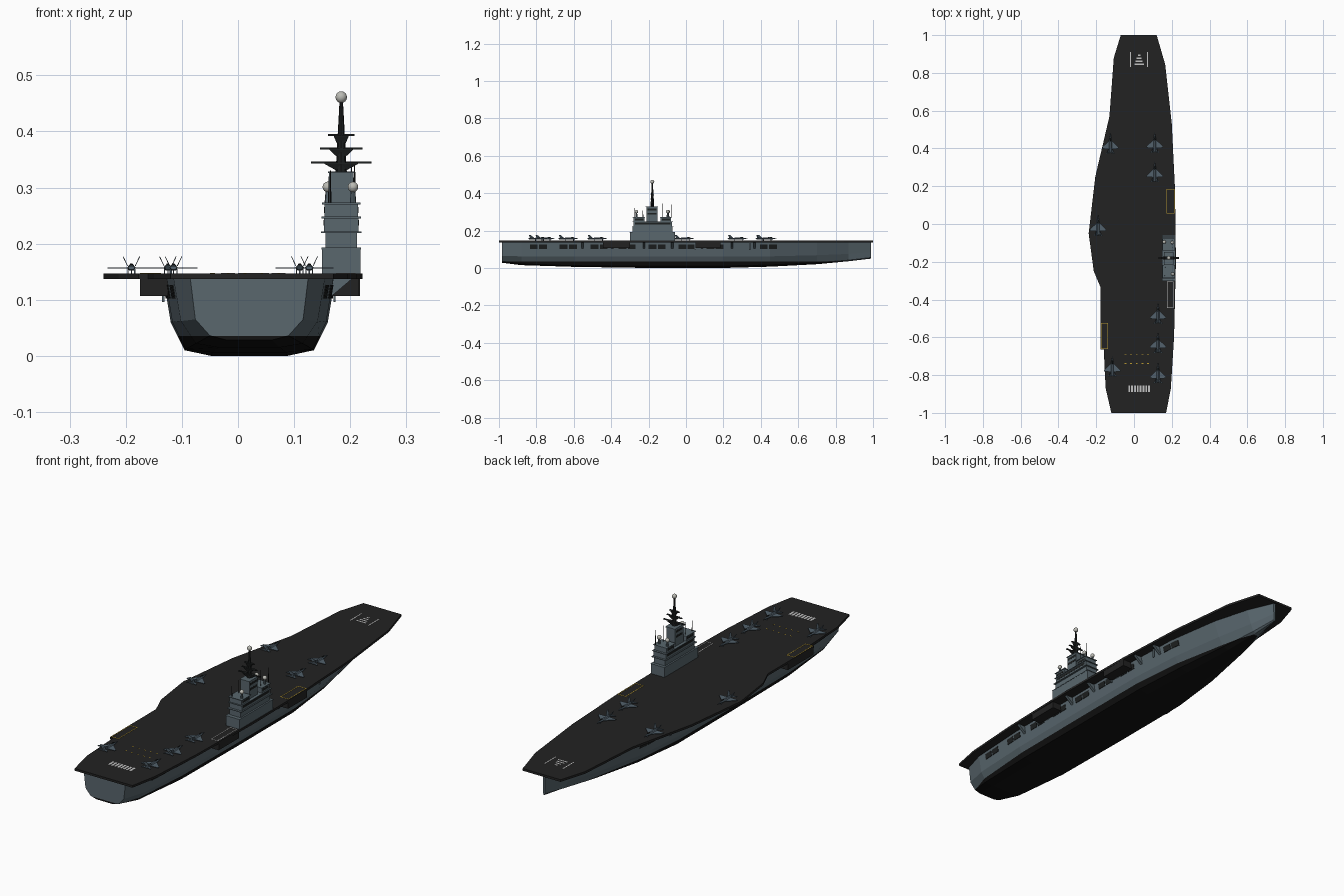
import bpy, bmesh, math
from mathutils import Matrix, Vector

if "Cube" in bpy.data.objects:
    bpy.data.objects.remove(bpy.data.objects["Cube"])


def mat(name, r, g, b):
    m = bpy.data.materials.new(name)
    m.diffuse_color = (r, g, b, 1)
    m.use_nodes = True
    m.node_tree.nodes["Principled BSDF"].inputs["Base Color"].default_value = m.diffuse_color
    return m


GREY = mat("slate grey", 0.10, 0.135, 0.155)
DECK = mat("deck charcoal", 0.016, 0.016, 0.016)
KEEL = mat("keel black", 0.006, 0.006, 0.006)
DARK = mat("opening black", 0.012, 0.014, 0.014)
JETC = mat("jet blue grey", 0.085, 0.12, 0.15)
DOME = mat("dome pale grey", 0.50, 0.50, 0.46)
WHITE = mat("marking white", 0.55, 0.55, 0.55)
YELLOW = mat("marking yellow", 0.50, 0.33, 0.03)


def finish(name, bm, *mats):
    bmesh.ops.recalc_face_normals(bm, faces=bm.faces)
    me = bpy.data.meshes.new(name)
    bm.to_mesh(me)
    bm.free()
    for m in mats:
        me.materials.append(m)
    ob = bpy.data.objects.new(name, me)
    bpy.context.collection.objects.link(ob)
    return ob


def add_box(bm, x0, x1, y0, y1, z0, z1):
    M = Matrix.Translation(((x0 + x1) / 2, (y0 + y1) / 2, (z0 + z1) / 2)) @ Matrix.Diagonal((x1 - x0, y1 - y0, z1 - z0, 1))
    bmesh.ops.create_cube(bm, size=1, matrix=M)


def boxes(name, m, *dims):
    bm = bmesh.new()
    for d in dims:
        add_box(bm, *d)
    return finish(name, bm, m)


def loft(bm, rings):
    vs = [[bm.verts.new(p) for p in r] for r in rings]
    n = len(vs[0])
    for a, b in zip(vs, vs[1:]):
        for i in range(n):
            j = (i + 1) % n
            bm.faces.new((a[i], a[j], b[j], b[i]))
    bm.faces.new(vs[0])
    bm.faces.new(vs[-1])


def slab(bm, pts, z0, z1):
    loft(bm, [[(x, y, z) for x, y in pts] for z in (z0, z1)])


def rod(name, m, x, y, z0, z1, r0, r1, n=8):
    bm = bmesh.new()
    bmesh.ops.create_cone(bm, cap_ends=True, segments=n, radius1=r0, radius2=r1, depth=z1 - z0,
                          matrix=Matrix.Translation((x, y, (z0 + z1) / 2)))
    return finish(name, bm, m)


def ball(name, m, x, y, z, r):
    bm = bmesh.new()
    bmesh.ops.create_uvsphere(bm, u_segments=14, v_segments=8, radius=r, matrix=Matrix.Translation((x, y, z)))
    for f in bm.faces:
        f.smooth = True
    return finish(name, bm, m)


# hull: stations of y, top half width, chine half width, bilge half width, flat half width, chine z, bilge z, keel z
CX, TOP = 0.02, 0.138
ST = [(-0.985, .105, .096, .070, .040, .065, .036, .028),
      (-0.88, .135, .122, .095, .055, .062, .022, .015),
      (-0.60, .150, .137, .113, .066, .060, .012, .006),
      (-0.20, .153, .140, .115, .068, .060, .010, .000),
      (0.20, .153, .140, .115, .068, .060, .010, .000),
      (0.45, .143, .122, .092, .052, .062, .016, .007),
      (0.70, .105, .078, .052, .026, .068, .028, .020),
      (0.87, .058, .036, .022, .010, .075, .042, .036),
      (0.99, .006, .005, .004, .002, .085, .056, .050)]
bm = bmesh.new()
rings = []
for y, a, b, c, d, zb, zc, zd in ST:
    half = [(a, TOP), (b, zb), (c, zc), (d, zd)]
    rings.append([(CX + x, y, z) for x, z in half] + [(CX - x, y, z) for x, z in reversed(half)])
loft(bm, rings)
bmesh.ops.bisect_plane(bm, geom=bm.verts[:] + bm.edges[:] + bm.faces[:], plane_co=(0, 0, .035), plane_no=(0, 0, 1))
for f in bm.faces:
    f.material_index = int(f.calc_center_median().z < .035)
finish("hull", bm, GREY, KEEL)


def hull_hw(y, z):
    for s, t in zip(ST, ST[1:]):
        if s[0] <= y <= t[0]:
            k = (y - s[0]) / (t[0] - s[0])
            a, b, zb = (s[i] + (t[i] - s[i]) * k for i in (1, 2, 5))
            return b + (a - b) * (z - zb) / (TOP - zb)
    return 0


# flight deck
outline = [(-.07, 1), (.12, 1), (.165, .845), (.2, .53), (.217, .185), (.222, -.2), (.212, -.6), (.195, -.87),
           (.17, -1), (-.12, -1), (-.15, -.87), (-.16, -.665), (-.177, -.665), (-.177, -.335), (-.213, -.25),
           (-.24, -.05), (-.205, .25), (-.13, .57), (-.107, .88)]
bm = bmesh.new()
slab(bm, outline, .137, .147)
finish("flight_deck", bm, DECK)

# hangar openings in pairs along both sides
bm = bmesh.new()
for y0 in (-.835, -.675, -.51, -.36, -.20, -.04, .11, .395):
    for k in (0, 1):
        a = y0 + k * .049
        for s in (-1, 1):
            pts = [(CX + s * (hull_hw(y, z) + o), y, z)
                   for o in (-.004, .002) for y, z in ((a, .102), (a + .042, .102), (a + .042, .126), (a, .126))]
            loft(bm, [pts[:4], pts[4:]])
finish("hangar_openings", bm, DARK)

# sponsons under the lifts, and sloping brackets under the overhangs
boxes("sponsons", DECK, (.165, .217, .05, .185, .107, .138), (.165, .215, -.445, -.30, .107, .138),
      (-.175, -.125, -.665, -.48, .107, .138))
bm = bmesh.new()
for y in (-.56, -.40, -.23, -.08, .08, .24, .36):
    for s in (-1, 1):
        w = hull_hw(y, .1)
        prof = [(w - .01, .138), (w + .04, .138), (w, .104), (w - .01, .104)]
        loft(bm, [[(CX + s * x, yy, z) for x, z in prof] for yy in (y, y + .012)])
finish("deck_brackets", bm, GREY)
boxes("hanging_fittings", GREY, *[(x - .002, x + .002, y - .004, y + .004, .096, .138)
                                  for x, y in ((.172, .05), (.172, .34), (-.133, -.5), (-.133, .3))])


# painted marks: lift frames, dashes and end bars
def frame(x0, x1, y0, y1, w=.003):
    z = (.1465, .1478)
    return [(x0, x1, y0, y0 + w, *z), (x0, x1, y1 - w, y1, *z), (x0, x0 + w, y0, y1, *z), (x1 - w, x1, y0, y1, *z)]


Z = (.1465, .1478)
boxes("lift_lines_yellow", YELLOW, *frame(.173, .215, .055, .185), *frame(-.175, -.137, -.662, -.525),
      *[(x, x + .009, y, y + .003, *Z) for y in (-.69, -.74) for x in (-.05, -.02, .01, .04, .07)])
boxes("lift_line_white", WHITE, *frame(.175, .209, -.445, -.305))
boxes("end_bars", WHITE, *[(-.03 + i * .015, -.02 + i * .015, -.89, -.855, *Z) for i in range(8)],
      *[(.002 + .006 * i, .052 - .006 * i, .842 + .016 * i, .849 + .016 * i, *Z) for i in range(4)],
      (-.02, -.015, .83, .91, *Z), (.07, .075, .83, .91, *Z))

# island: stacked tiers with ledges
IX, IY = .184, -.18
bm = bmesh.new()
for hx, y0, y1, z0, z1 in ((.034, -.30, -.06, .146, .19), (.028, -.285, -.072, .19, .222), (.031, -.28, -.075, .222, .246),
                           (.030, -.28, -.222, .246, .272), (.030, -.135, -.08, .246, .272),
                           (.022, -.212, -.153, .246, .328)):
    add_box(bm, IX - hx, IX + hx, y0, y1, z0, z1)
finish("island_tiers", bm, GREY)
boxes("island_ledges", GREY, *[(IX - h, IX + h, y0, y1, z, z + .003) for h, y0, y1, z in (
    (.035, -.302, -.058, .190), (.036, -.29, -.066, .219), (.035, -.285, -.07, .245),
    (.034, -.285, -.218, .270), (.034, -.139, -.076, .270), (.024, -.216, -.149, .326))])
boxes("island_windows", DARK, *[(IX - h, IX + h, y0, y1, z, z + .010) for h, y0, y1, z in (
    (.0315, -.272, -.083, .232), (.0305, -.274, -.228, .255), (.0305, -.129, -.086, .255),
    (.0225, -.207, -.158, .308), (.0225, -.207, -.158, .285))])

# mast with tapering platforms
rod("mast", DARK, IX, IY, .327, .455, .010, .003)
for z, hx in ((.345, .054), (.370, .038), (.394, .024)):
    bm = bmesh.new()
    loft(bm, [[(IX + sx * a, IY + sy * b, zz) for sx, sy in ((-1, -1), (1, -1), (1, 1), (-1, 1))]
              for a, b, zz in ((.008, .005, z - .015), (hx * .55, .009, z - .003), (hx * .55, .009, z))])
    add_box(bm, IX - hx, IX + hx, IY - .004, IY + .004, z - .002, z + .001)
    finish("mast_platform", bm, DARK)
ball("mast_dome", DOME, IX, IY, .461, .0105)
for x, y in ((.205, -.265), (.160, -.095), (.203, -.098)):
    rod("dome_stand", GREY, x, y, .27, .294, .006, .004)
    ball("side_dome", DOME, x, y, .301, .0095)
for x, y, z in ((.202, -.125, .345), (.208, -.078, .34), (.162, -.275, .32), (.165, -.23, .33)):
    rod("whip_aerial", DARK, x, y, .27, z, .0016, .001, 6)


# jets: lofted body, swept wings, tailplanes, canted fins, canopy and legs
def jet_mesh():
    bm = bmesh.new()
    body = ((-.050, .006, .004), (-.030, .008, .005), (.010, .008, .0055), (.030, .005, .005), (.055, .0006, .0006))
    loft(bm, [[(w * math.cos(i * math.pi / 3), y, .010 + h * math.sin(i * math.pi / 3)) for i in range(6)]
              for y, w, h in body])
    for s in (-1, 1):
        slab(bm, [(s * x, y) for x, y in ((.005, .018), (.043, -.018), (.043, -.026), (.005, -.028))], .0085, .0105)
        slab(bm, [(s * x, y) for x, y in ((.004, -.034), (.023, -.048), (.023, -.054), (.004, -.050))], .0085, .0105)
        fin = ((.006, -.022, .013), (.006, -.044, .013), (.014, -.050, .030), (.014, -.040, .030))
        loft(bm, [[(s * (x + o), y, z) for x, y, z in fin] for o in (0, .0015)])
        add_box(bm, s * .006 - .001, s * .006 + .001, -.017, -.013, 0, .008)
    add_box(bm, -.001, .001, .026, .030, 0, .008)
    for f in bm.faces:
        f.material_index = 0
    old = set(bm.faces)
    M = Matrix.Translation((0, .022, .0145)) @ Matrix.Diagonal((.0035, .012, .0035, 1))
    bmesh.ops.create_uvsphere(bm, u_segments=8, v_segments=5, radius=1, matrix=M)
    for f in bm.faces:
        if f not in old:
            f.material_index = 1
    return finish("jet", bm, JETC, DARK)


first = jet_mesh()
spots = ((-.125, .425), (.11, .43), (.11, .275), (-.19, -.01), (.127, -.475), (.127, -.63), (.127, -.79), (-.115, -.755))
for i, (x, y) in enumerate(spots):
    ob = first if i == 0 else first.copy()
    if i:
        bpy.context.collection.objects.link(ob)
    ob.location = (x, y, .147)
